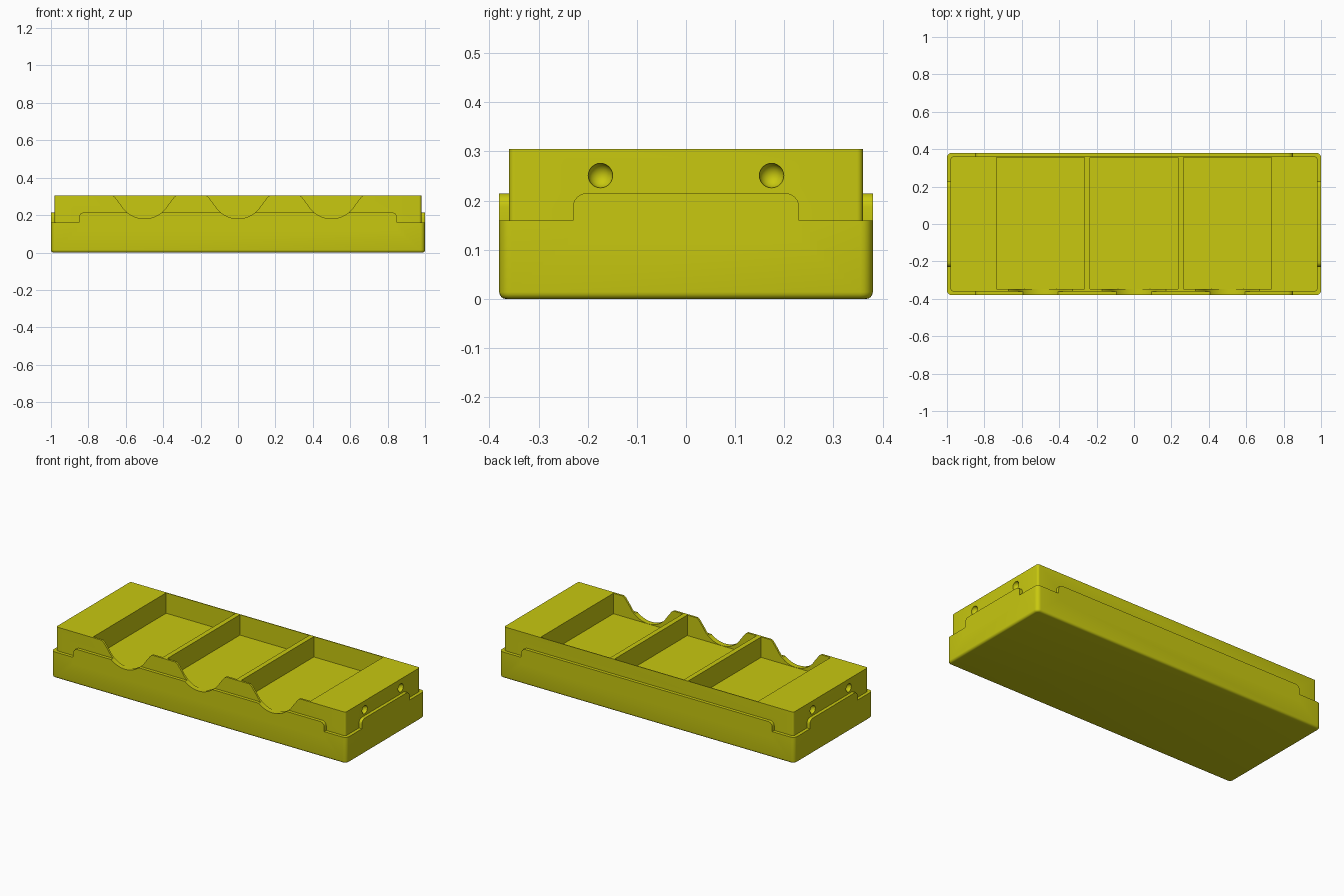
import bpy, bmesh, math
from mathutils import Matrix, Vector

if "Cube" in bpy.data.objects:
    bpy.data.objects.remove(bpy.data.objects["Cube"])

mat = bpy.data.materials.new("olive_yellow")
mat.diffuse_color = (0.58, 0.58, 0.005, 1)
mat.use_nodes = True
mat.node_tree.nodes["Principled BSDF"].inputs["Base Color"].default_value = mat.diffuse_color


def to_object(bm, name):
    bmesh.ops.recalc_face_normals(bm, faces=bm.faces[:])
    me = bpy.data.meshes.new(name)
    bm.to_mesh(me)
    bm.free()
    me.materials.append(mat)
    ob = bpy.data.objects.new(name, me)
    bpy.context.collection.objects.link(ob)
    return ob


def box(name, lo, hi, corner=0.0, base=0.0):
    """Box with optional rounded upright corners and rounded bottom rim."""
    bm = bmesh.new()
    lo, hi = Vector(lo), Vector(hi)
    bmesh.ops.create_cube(bm, size=1)
    for v in bm.verts:
        v.co = Vector([(a + b) / 2 + c * (b - a) for a, b, c in zip(lo, hi, v.co)])
    if corner:
        up = [e for e in bm.edges if abs(e.verts[0].co.z - e.verts[1].co.z) > 1e-4]
        bmesh.ops.bevel(bm, geom=up, offset=corner, segments=5, profile=0.5, affect='EDGES')
    if base:
        rim = [e for e in bm.edges if all(abs(v.co.z - lo.z) < 1e-5 for v in e.verts)]
        bmesh.ops.bevel(bm, geom=rim, offset=base, segments=4, profile=0.5, affect='EDGES')
    return to_object(bm, name)


def prism(name, pts, d0, d1, along_x=False):
    """Extrude a (side, z) outline along y, or along x."""
    bm = bmesh.new()
    put = (lambda s, z, d: (d, s, z)) if along_x else (lambda s, z, d: (s, d, z))
    face = bm.faces.new([bm.verts.new(put(s, z, d0)) for s, z in pts])
    ext = bmesh.ops.extrude_face_region(bm, geom=[face])
    move = Vector(put(0, 0, d1 - d0))
    for v in ext['geom']:
        if isinstance(v, bmesh.types.BMVert):
            v.co += move
    return to_object(bm, name)


def tab_outline(half, top=0.215, r=0.028):
    arc = [(half - r + r * math.cos(math.radians(a)), top - r + r * math.sin(math.radians(a)))
           for a in range(0, 91, 15)]
    right = [(half, 0.12)] + arc
    return right + [(-s, z) for s, z in reversed(right)]


def scoop_outline(cx):
    # Finger scoop: round bottom, flared lips, open above the rim
    r, zc = 0.145, 0.326
    arc = [(r * math.sin(math.radians(a)), zc - r * math.cos(math.radians(a)))
           for a in range(-60, 61, 6)]
    pts = [(-0.17, 0.34), (-0.17, 0.305), (-0.158, 0.296)] + arc
    pts += [(0.158, 0.296), (0.17, 0.305), (0.17, 0.34)]
    return [(cx + s, z) for s, z in pts]


def boolean(target, tool, op):
    m = target.modifiers.new(tool.name, 'BOOLEAN')
    m.operation, m.solver, m.object = op, 'EXACT', tool
    bpy.context.view_layer.objects.active = target
    bpy.ops.object.modifier_apply(modifier=m.name)
    bpy.data.objects.remove(tool)


# Base shell and the narrower block above it
tray = box("tray", (-1, -0.38, 0), (1, 0.38, 0.16), 0.025, 0.014)
boolean(tray, box("upper_block", (-0.98, -0.36, 0.1), (0.98, 0.36, 0.305), 0.012), 'UNION')

# Raised tabs flush with the base on all four sides
boolean(tray, prism("long_side_tabs", tab_outline(0.85), -0.38, 0.38), 'UNION')
boolean(tray, prism("end_tabs", tab_outline(0.23), -1, 1, True), 'UNION')

# Three pockets, each with a finger scoop through the front wall
for cx in (-0.5, 0, 0.5):
    boolean(tray, box("pocket", (cx - 0.235, -0.348, 0.18), (cx + 0.235, 0.355, 0.4)), 'DIFFERENCE')
    boolean(tray, prism("scoop", scoop_outline(cx), -0.45, -0.3), 'DIFFERENCE')

# Round dimples on both ends
for sx in (-1, 1):
    for sy in (-1, 1):
        bm = bmesh.new()
        bmesh.ops.create_uvsphere(bm, u_segments=24, v_segments=12, radius=0.025,
                                  matrix=Matrix.Translation((sx * 0.98, sy * 0.174, 0.251)))
        boolean(tray, to_object(bm, "dimple"), 'DIFFERENCE')

# Smooth the rounded parts, keep edges crisp
bpy.ops.object.select_all(action='DESELECT')
tray.select_set(True)
bpy.context.view_layer.objects.active = tray
bpy.ops.object.shade_smooth_by_angle(angle=math.radians(30))
